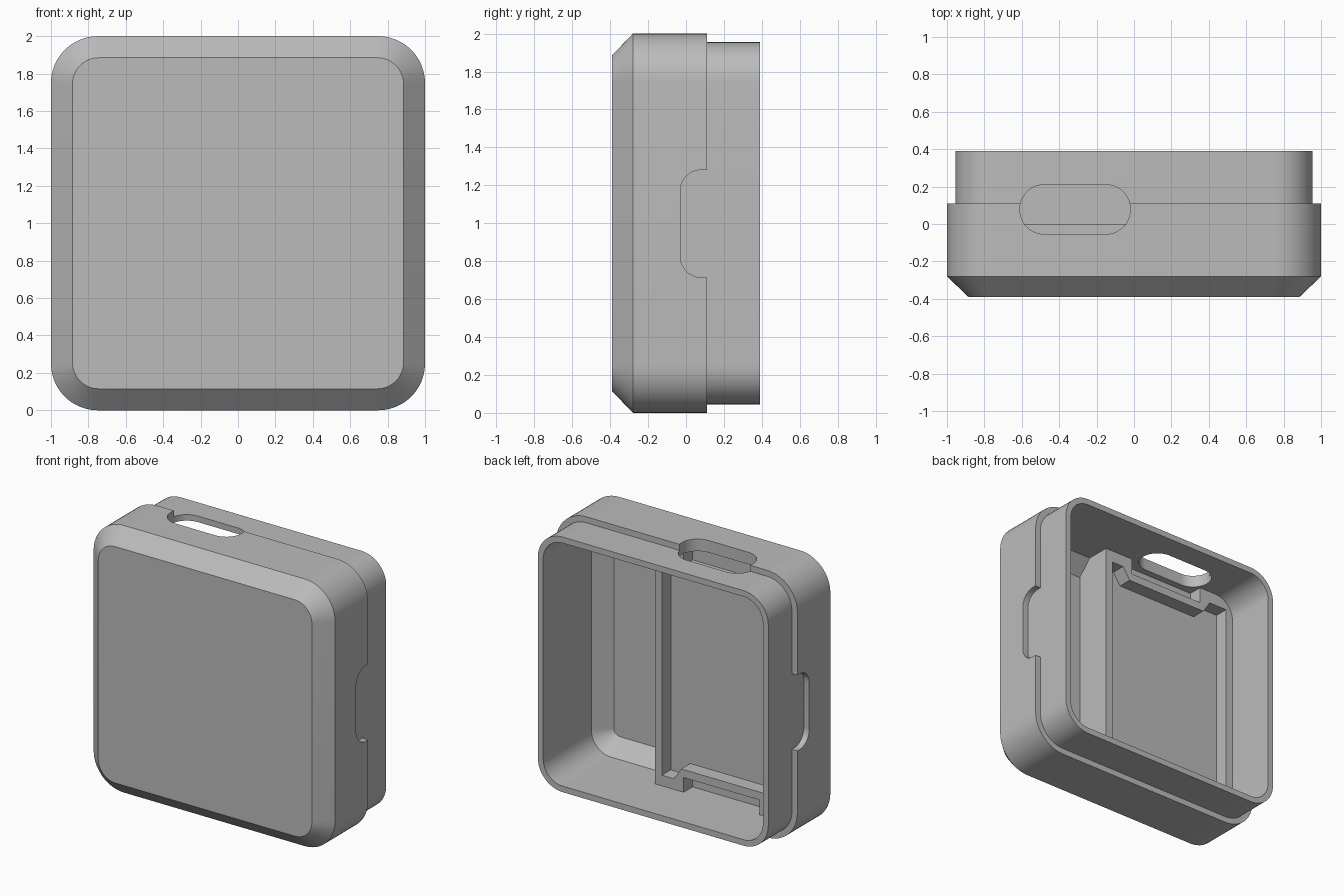
import bpy, bmesh, math

if "Cube" in bpy.data.objects:
    bpy.data.objects.remove(bpy.data.objects["Cube"], do_unlink=True)

grey = bpy.data.materials.new("plain grey")
grey.use_nodes = True
grey.diffuse_color = (0.5, 0.5, 0.5, 1)
grey.node_tree.nodes["Principled BSDF"].inputs["Base Color"].default_value = (0.5, 0.5, 0.5, 1)


def rounded(hw, hh, r, cx=0, cy=0, steps=12):
    """Outline of a rounded rectangle."""
    pts = []
    for q, (sx, sy) in enumerate([(1, 1), (-1, 1), (-1, -1), (1, -1)]):
        for i in range(steps + 1):
            a = math.pi / 2 * (q + i / steps)
            pts.append((cx + sx * (hw - r) + r * math.cos(a),
                        cy + sy * (hh - r) + r * math.sin(a)))
    return pts


def loft(name, rings):
    """Skin a list of equal 3D rings and cap both ends."""
    bm = bmesh.new()
    loops = [[bm.verts.new(p) for p in ring] for ring in rings]
    n = len(loops[0])
    for a, b in zip(loops, loops[1:]):
        for i in range(n):
            bm.faces.new((a[i], a[(i + 1) % n], b[(i + 1) % n], b[i]))
    bm.faces.new(loops[0])
    bm.faces.new(loops[-1])
    bmesh.ops.recalc_face_normals(bm, faces=bm.faces)
    mesh = bpy.data.meshes.new(name)
    bm.to_mesh(mesh)
    bm.free()
    ob = bpy.data.objects.new(name, mesh)
    bpy.context.collection.objects.link(ob)
    mesh.materials.append(grey)
    return ob


def case_loft(name, sections):
    """Rounded squares (y, half size, corner radius) stacked along y."""
    return loft(name, [[(x, y, z) for x, z in rounded(h, h, r, 0, 1)]
                       for y, h, r in sections])


def prism(name, outline, axis, lo, hi):
    """Extrude a 2D outline along an axis."""
    place = {"X": lambda p, t: (t, *p),
             "Y": lambda p, t: (p[0], t, p[1]),
             "Z": lambda p, t: (*p, t)}[axis]
    return loft(name, [[place(p, t) for p in outline] for t in (lo, hi)])


def box(name, x, y, z):
    return prism(name, [(x[0], y[0]), (x[1], y[0]), (x[1], y[1]), (x[0], y[1])], "Z", *z)


def cut(target, cutter):
    bpy.context.view_layer.objects.active = target
    mod = target.modifiers.new("cut", "BOOLEAN")
    mod.operation = "DIFFERENCE"
    mod.solver = "EXACT"
    mod.object = cutter
    bpy.ops.object.modifier_apply(modifier=mod.name)
    bpy.data.objects.remove(cutter, do_unlink=True)


# Outer case: chamfered front, straight side, stepped-in lip at the back
case = case_loft("case_shell", [(-0.39, 0.885, 0.14), (-0.28, 1, 0.25), (0.11, 1, 0.25),
                                (0.11, 0.955, 0.205), (0.39, 0.955, 0.205)])

# Hollow inside, leaving a raised tray on one side
hollow = case_loft("hollow", [(-0.29, 0.8, 0.05), (-0.18, 0.91, 0.16), (0.5, 0.91, 0.16)])
cut(hollow, box("tray_block", (-1.1, 0.257), (-0.5, 0), (-0.2, 2.2)))
cut(case, hollow)

# Tray pocket, narrowed in the middle of its top and bottom edges
low = [(-0.85, 0.17), (-0.7, 0.17), (-0.64, 0.26), (0.04, 0.26), (0.1, 0.17), (0.2, 0.17)]
high = [(x, 1.99 - z) for x, z in reversed(low)]
cut(case, prism("pocket", low + high, "Y", -0.106, 0.1))

# Recesses in the tray rim beside the case walls
for z in ((0.09, 0.2), (1.79, 1.91)):
    cut(case, box("rim_recess", (-0.61, 0.02), (-0.106, 0.05), z))

# Slot through the top wall
cut(case, prism("top_slot", rounded(0.295, 0.132, 0.13, -0.315, 0.078), "Z", 1.85, 2.1))

# Shallow finger notch on each side, open towards the lip
for lo, hi in ((0.955, 1.1), (-1.1, -0.955)):
    cut(case, prism("side_notch", rounded(0.215, 0.283, 0.11, 0.185, 0.998), "X", lo, hi))

bpy.ops.object.select_all(action="DESELECT")
case.select_set(True)
bpy.context.view_layer.objects.active = case
bpy.ops.object.shade_smooth_by_angle(angle=math.radians(30))
